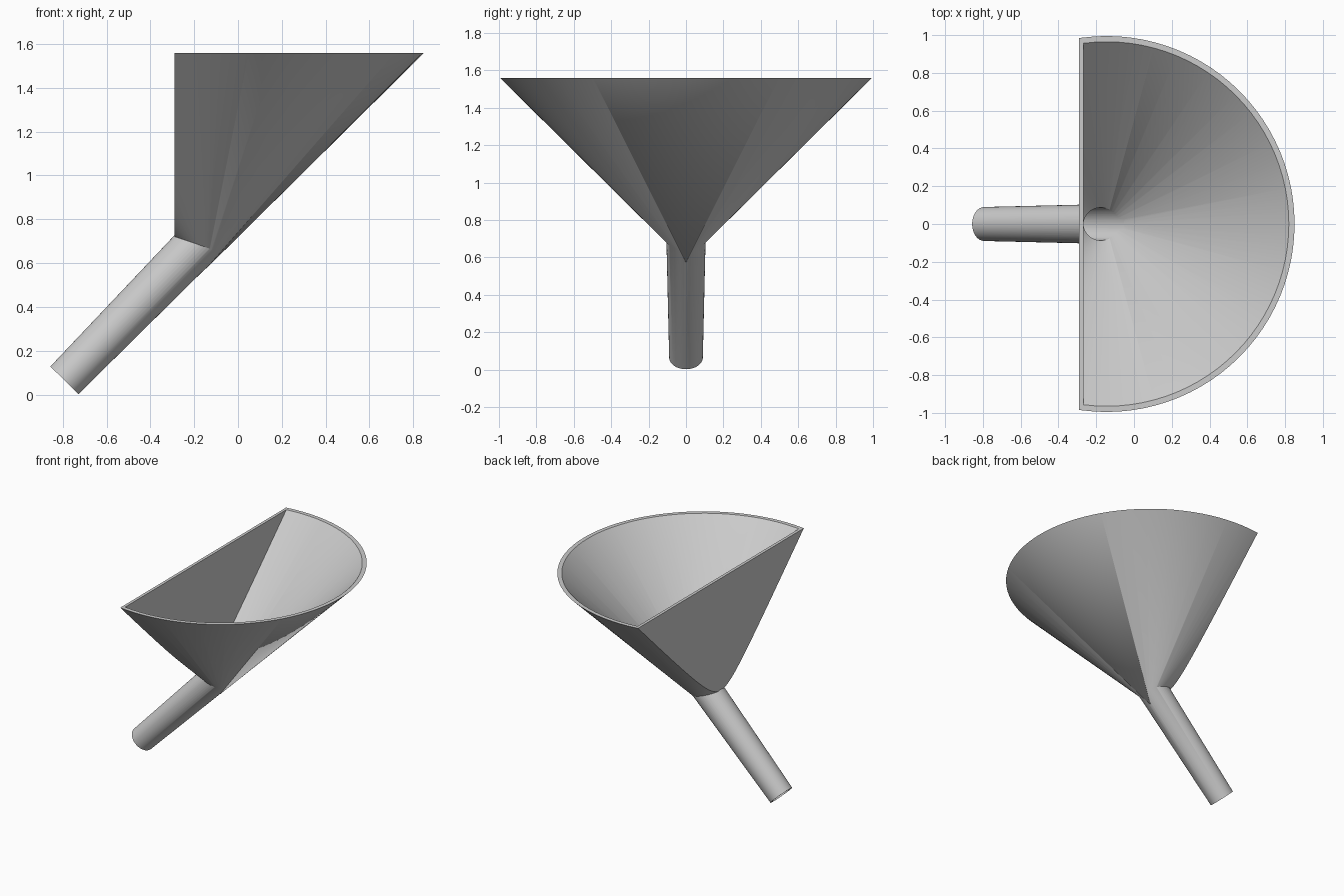
import bpy
import bmesh
import math
from mathutils import Vector

cube = bpy.data.objects.get("Cube")
if cube:
    bpy.data.objects.remove(cube, do_unlink=True)

grey = bpy.data.materials.new("plain_grey")
grey.use_nodes = True
colour = (0.6, 0.6, 0.6, 1)
grey.diffuse_color = colour
grey.node_tree.nodes["Principled BSDF"].inputs["Base Color"].default_value = colour

APEX_X, TOP, RADIUS, APEX_Z = -0.145, 1.56, 0.995, 0.575
SLOPE = (TOP - APEX_Z) / RADIUS


def add_object(name, bm):
    bmesh.ops.recalc_face_normals(bm, faces=bm.faces)
    mesh = bpy.data.meshes.new(name)
    bm.to_mesh(mesh)
    bm.free()
    mesh.materials.append(grey)
    obj = bpy.data.objects.new(name, mesh)
    bpy.context.collection.objects.link(obj)
    return obj


def half_cone(name, apex_z, top_z, wall_x):
    """Upright cone standing on its tip, sliced flat at wall_x."""
    height = top_z - apex_z
    bm = bmesh.new()
    bmesh.ops.create_cone(bm, cap_ends=True, segments=96, radius1=0,
                          radius2=height / SLOPE, depth=height)
    bmesh.ops.remove_doubles(bm, verts=bm.verts, dist=1e-5)
    bmesh.ops.translate(bm, verts=bm.verts, vec=(APEX_X, 0, apex_z + height / 2))
    bmesh.ops.bisect_plane(bm, geom=bm.verts[:] + bm.edges[:] + bm.faces[:],
                           plane_co=(wall_x, 0, 0), plane_no=(-1, 0, 0),
                           clear_outer=True)
    bmesh.ops.holes_fill(bm, edges=[e for e in bm.edges if e.is_boundary], sides=0)
    return add_object(name, bm)


def tube(name, start, end, r1, r2):
    """Tapered rod between two points."""
    axis = end - start
    bm = bmesh.new()
    bmesh.ops.create_cone(bm, cap_ends=True, segments=48, radius1=r1,
                          radius2=r2, depth=axis.length)
    turn = axis.to_track_quat('Z', 'Y').to_matrix()
    bmesh.ops.rotate(bm, verts=bm.verts, matrix=turn)
    bmesh.ops.translate(bm, verts=bm.verts, vec=(start + end) / 2)
    return add_object(name, bm)


def combine(target, other, operation):
    mod = target.modifiers.new(operation.lower(), 'BOOLEAN')
    mod.operation = operation
    mod.solver = 'EXACT'
    mod.object = other
    bpy.context.view_layer.objects.active = target
    bpy.ops.object.modifier_apply(modifier=mod.name)
    bpy.data.objects.remove(other, do_unlink=True)


# Outer body: half cone joined to the slanted spout
low, high = Vector((-0.7925, 0, 0.065)), Vector((-0.129, 0, 0.743))
along = (high - low).normalized()
funnel = half_cone("funnel", APEX_Z, TOP, -0.29)
combine(funnel, tube("spout", low, high, 0.09, 0.106), 'UNION')

# Hollow out the bowl and the bore
combine(funnel, half_cone("bowl_cutter", APEX_Z + 0.03, TOP + 0.1, -0.268), 'DIFFERENCE')
combine(funnel, tube("bore_cutter", low - along * 0.05, high + along * 0.02,
                     0.078, 0.088), 'DIFFERENCE')

# Smooth round walls with crisp rims and seams
bpy.ops.object.select_all(action='DESELECT')
funnel.select_set(True)
bpy.context.view_layer.objects.active = funnel
bpy.ops.object.shade_smooth_by_angle(angle=math.radians(25))
